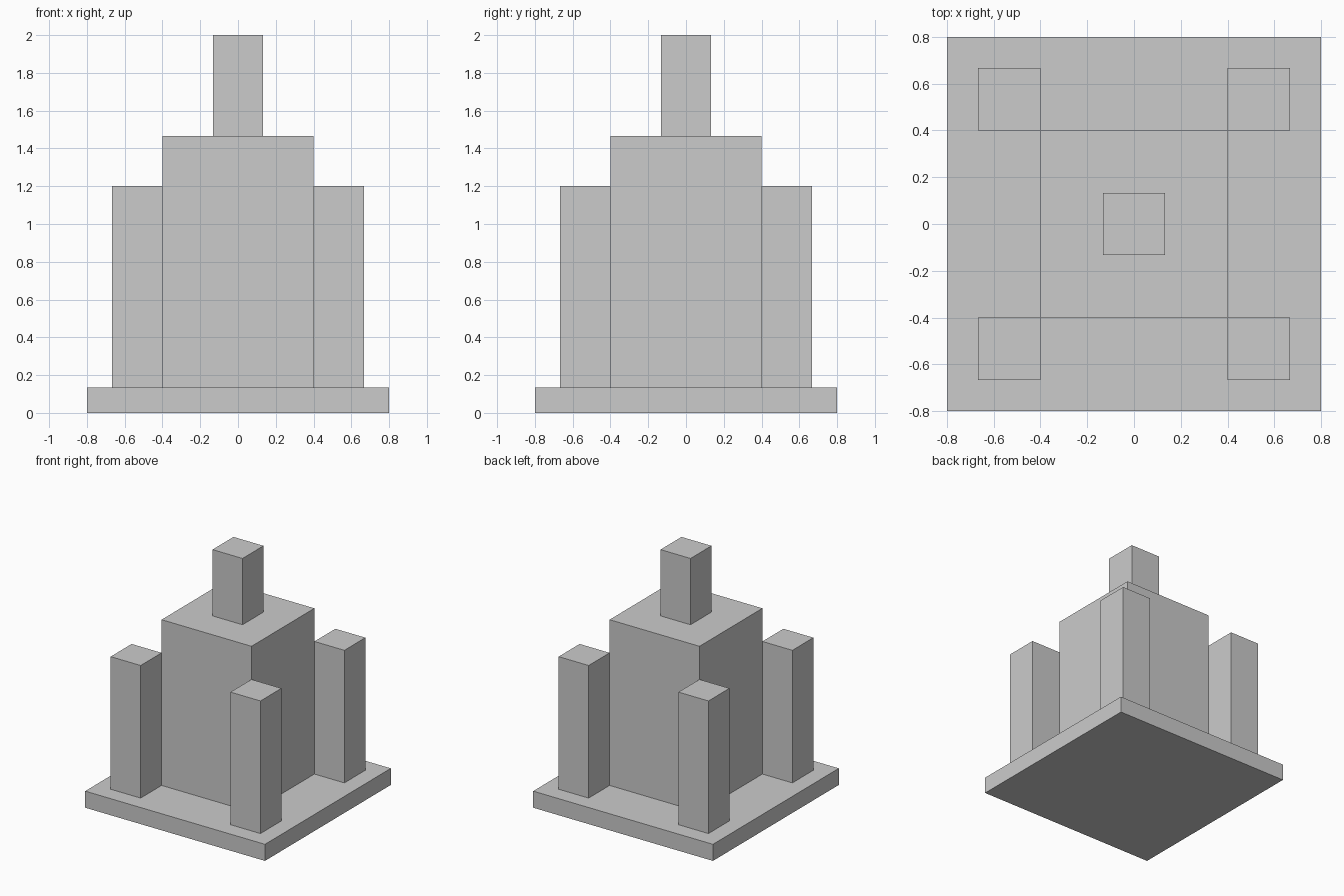
import bpy

# Remove the default cube
default = bpy.data.objects.get("Cube")
if default:
    bpy.data.objects.remove(default, do_unlink=True)

# Single stone colour
stone = bpy.data.materials.new("light_grey_stone")
stone.use_nodes = True
grey = (0.6, 0.6, 0.6, 1)
stone.diffuse_color = grey
stone.node_tree.nodes["Principled BSDF"].inputs["Base Color"].default_value = grey

UNIT = 2 / 15  # the whole building is 15 units tall


def block(name, width, bottom, top, x=0, y=0):
    """Square block, measured in units, resting at the given height."""
    bpy.ops.mesh.primitive_cube_add(size=1)
    obj = bpy.context.object
    obj.name = name
    obj.location = (x * UNIT, y * UNIT, (bottom + top) / 2 * UNIT)
    obj.scale = (width * UNIT, width * UNIT, (top - bottom) * UNIT)
    bpy.ops.object.transform_apply(location=False, rotation=False, scale=True)
    obj.data.materials.append(stone)
    return obj


# Plinth, main hall and the turret on its roof
block("base_slab", 12, 0, 1)
block("main_hall", 6, 1, 11)
block("roof_turret", 2, 11, 15)

# Four corner towers touching the hall's edges
for side, x in (("left", 4), ("right", -4)):
    for end, y in (("front", -4), ("back", 4)):
        block(f"{end}_{side}_tower", 2, 1, 9, x, y)
